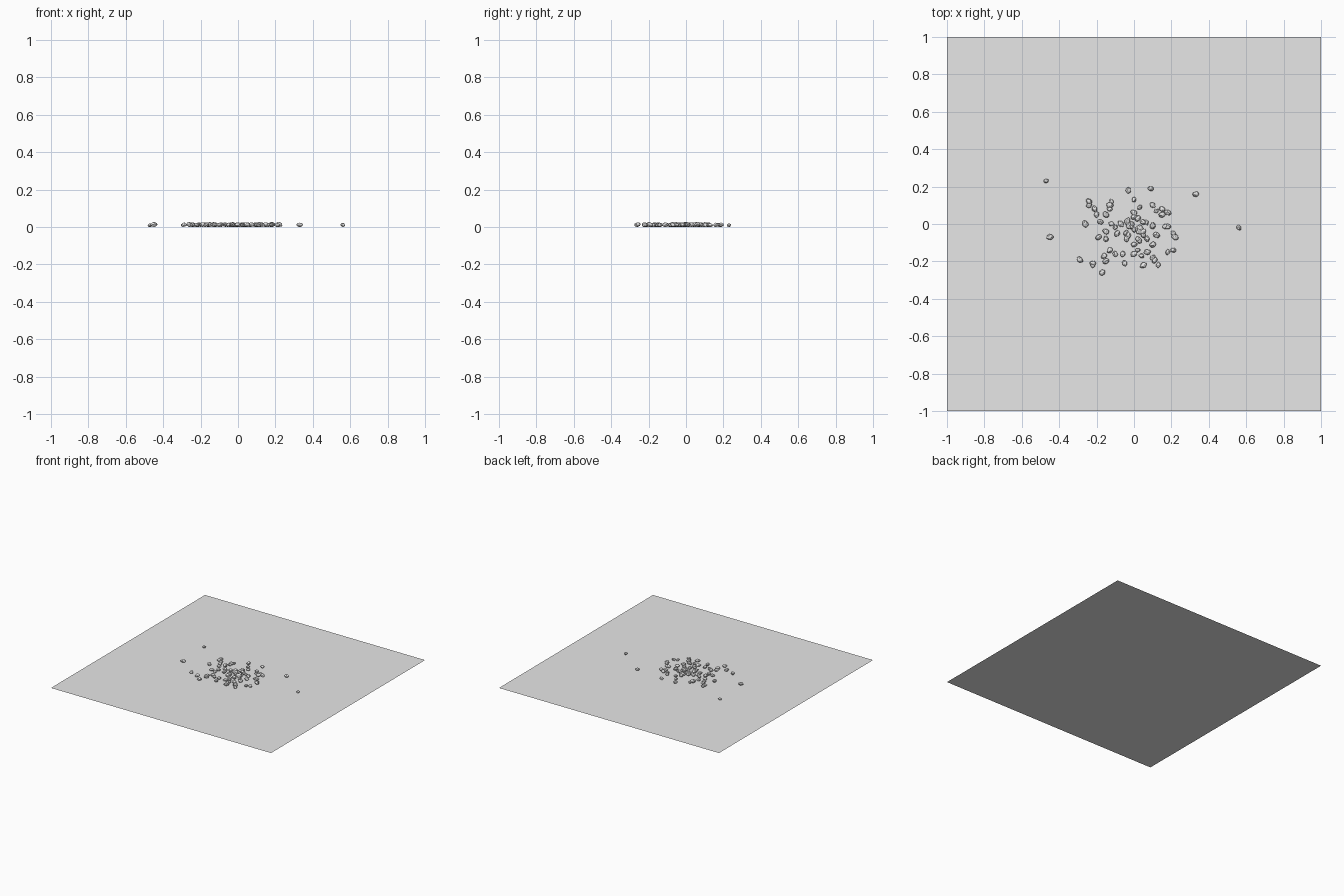
import bpy, bmesh, math, random
from mathutils import Matrix, Vector, noise

random.seed(7)
if "Cube" in bpy.data.objects:
    bpy.data.objects.remove(bpy.data.objects["Cube"])


def make_material(name, color):
    mat = bpy.data.materials.new(name)
    mat.use_nodes = True
    mat.diffuse_color = color
    mat.node_tree.nodes["Principled BSDF"].inputs["Base Color"].default_value = color
    return mat


def add_object(name, mesh):
    obj = bpy.data.objects.new(name, mesh)
    bpy.context.collection.objects.link(obj)
    return obj


grey = make_material("plain grey", (0.8, 0.8, 0.8, 1))

# Ground: one thin flat sheet
bm = bmesh.new()
bmesh.ops.create_grid(bm, x_segments=1, y_segments=1, size=1)
ground_mesh = bpy.data.meshes.new("ground")
bm.to_mesh(ground_mesh)
bm.free()
ground_mesh.materials.append(grey)
add_object("ground", ground_mesh)


def pebble_mesh(index):
    """Lumpy, chipped stone resting on its lowest point."""
    bm = bmesh.new()
    bmesh.ops.create_icosphere(bm, subdivisions=2, radius=1)
    offset = Vector((index * 5, index * 3, index))
    for v in bm.verts:
        v.co *= 1 + 0.25 * noise.noise(v.co * 1.3 + offset)
    # Chip a few flat facets off the stone
    for _ in range(5):
        normal = Vector([random.gauss(0, 1) for _ in range(3)]).normalized()
        cut = bmesh.ops.bisect_plane(bm, geom=bm.verts[:] + bm.edges[:] + bm.faces[:],
                                     plane_co=normal * 0.8, plane_no=normal, clear_outer=True)
        rim = [e for e in cut["geom_cut"] if isinstance(e, bmesh.types.BMEdge)]
        bmesh.ops.contextual_create(bm, geom=rim)
    shape = Matrix.Rotation(random.uniform(-0.4, 0.4), 4, "X") @ Matrix.Diagonal((0.019, 0.015, 0.012, 1))
    bmesh.ops.transform(bm, matrix=shape, verts=bm.verts)
    low = min(v.co.z for v in bm.verts)
    bmesh.ops.translate(bm, verts=bm.verts, vec=(0, 0, -low))
    bmesh.ops.recalc_face_normals(bm, faces=bm.faces)
    mesh = bpy.data.meshes.new("pebble")
    bm.to_mesh(mesh)
    bm.free()
    mesh.materials.append(grey)
    return mesh


variants = [pebble_mesh(i) for i in range(8)]

# Pebble places in hundredths of a unit
places = [
    (-47, 23), (-45, -7), (-29, -19), (-22, -22), (-17, -26), (33, 16), (56, -2),
    (-26, 0), (-24, 12), (-21, 8), (-20, 5), (-12, 12), (-13, 8), (-3, 18), (9, 19),
    (22, -7), (21, -14), (18, -15), (13, -22), (5, -22), (-5, -21), (-13, -14),
    (-19, -7), (-15, -4), (-15, -8), (-9, -5), (-7, 0), (-12, 0), (-15, 5),
    (0, 13), (3, 9), (0, 6), (2, 3), (5, 1), (10, 10), (12, 7), (15, 8), (15, 5),
    (18, 6), (-1, 0), (0, -3), (-3, -6), (-4, -8), (3, -4), (5, -6), (10, -11),
    (12, -6), (0, -11), (2, -14), (4, -17), (7, -15), (10, -18), (-6, -16),
    (-10, -16), (-15, -20), (-16, -17), (3, -9), (7, -8), (0, -16), (21, -5),
    (-24, 10), (-22, -21), (-18, 1), (-13, 10), (10, -1),
]
# A few more stones fill the middle of the scatter
for _ in range(14):
    angle, reach = random.uniform(0, math.tau), random.uniform(2, 19)
    places.append((reach * math.cos(angle), reach * math.sin(angle) - 4))

for i, (x, y) in enumerate(places):
    pebble = add_object(f"pebble_{i + 1}", variants[i % len(variants)])
    pebble.location = (x / 100, y / 100, 0.001)
    pebble.rotation_euler.z = random.uniform(0, math.tau)
    pebble.scale = [random.uniform(0.75, 1.05)] * 3
